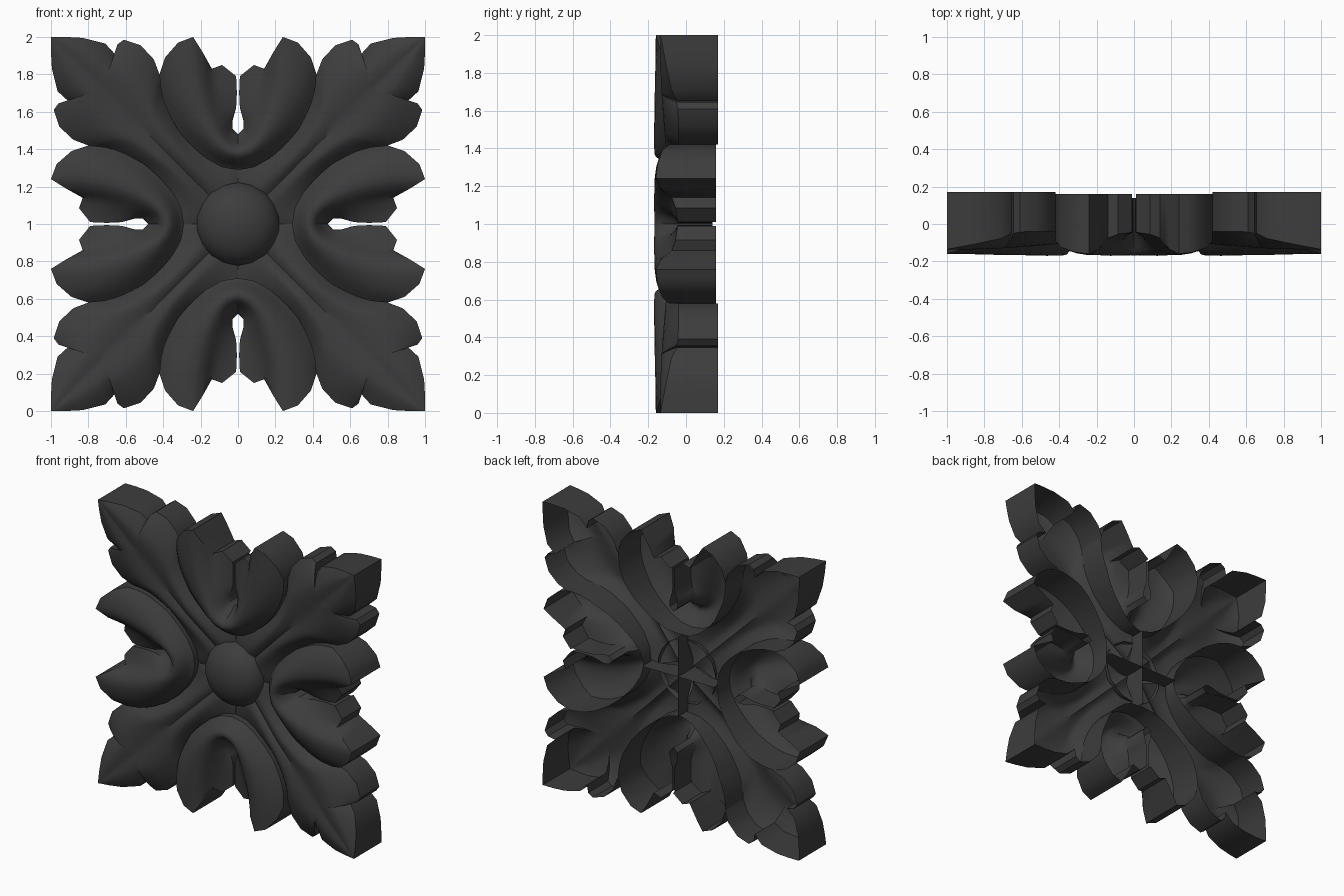
import bpy, bmesh, math
from mathutils import Vector, Matrix

cube = bpy.data.objects.get("Cube")
if cube:
    bpy.data.objects.remove(cube)

iron = bpy.data.materials.new("dark_iron")
iron.use_nodes = True
color = (0.046, 0.046, 0.046, 1)
iron.diffuse_color = color
iron.node_tree.nodes["Principled BSDF"].inputs["Base Color"].default_value = color
iron.node_tree.nodes["Principled BSDF"].inputs["Roughness"].default_value = 0.8

BACK = 0.17
ROWS = 16


def curve(points, t):
    """Point on a polyline at arc-length fraction t."""
    pts = [Vector(p) for p in points]
    lengths = [(b - a).length for a, b in zip(pts, pts[1:])]
    d = t * sum(lengths)
    for a, b, l in zip(pts, pts[1:], lengths):
        if d <= l:
            return a.lerp(b, d / l)
        d -= l
    return pts[-1]


def steps(points, s):
    """Piecewise linear point, with evenly spaced knots."""
    f = s * (len(points) - 1)
    i = min(int(f), len(points) - 2)
    return Vector(points[i]).lerp(Vector(points[i + 1]), f - i)


def ramp(x, knots):
    """Piecewise linear value over uneven knots."""
    for (xa, ya), (xb, yb) in zip(knots, knots[1:]):
        if x <= xb:
            return ya + (yb - ya) * max(0, x - xa) / (xb - xa)
    return knots[-1][1]


def add_sheet(bm, rows, skirts, mirror):
    """Grid surface with back skirts, plus its mirrored half."""
    for side in (lambda v: v, mirror):
        grid = [[bm.verts.new(side(p)) for p in row] for row in rows]
        for r0, r1 in zip(grid, grid[1:]):
            for j in range(len(r0) - 1):
                bm.faces.new((r0[j], r0[j + 1], r1[j + 1], r1[j]))
        for index, depth in skirts:
            top = [grid[i][j] for i, j in index]
            low = [bm.verts.new((v.co.x, depth(i / ROWS), v.co.z))
                   for v, (i, j) in zip(top, index)]
            for k in range(len(top) - 1):
                bm.faces.new((top[k], top[k + 1], low[k + 1], low[k]))


def finish(name, bm):
    bmesh.ops.remove_doubles(bm, verts=bm.verts, dist=0.0005)
    bmesh.ops.dissolve_degenerate(bm, edges=bm.edges, dist=0.0002)
    bmesh.ops.recalc_face_normals(bm, faces=bm.faces)
    mesh = bpy.data.meshes.new(name)
    bm.to_mesh(mesh)
    bm.free()
    mesh.materials.append(iron)
    return mesh


def place(name, mesh, turn=0):
    obj = bpy.data.objects.new(name, mesh)
    bpy.context.collection.objects.link(obj)
    obj.location.z = 1
    obj.rotation_euler.y = turn
    return obj


# Outlines of one half petal, as (sideways, outward); the tip also has depth
petal_outer = [(0, .29), (.08, .3), (.17, .35), (.25, .42), (.32, .5),
               (.38, .61), (.41, .7), (.42, .8)]
petal_inner = [(0, .48), (.03, .51), (.03, .55), (.01, .62), (.006, .7), (.01, .79)]
petal_tip = [(.42, .8, -.09), (.39, .89, -.125), (.32, .97, -.15), (.24, 1, -.16),
             (.19, .92, -.135), (.14, .83, -.075), (.085, .85, -.055), (.01, .79, -.045)]
petal_depth = [(0, -.07), (.08, -.12), (.2, -.16), (.32, -.17), (.45, -.16),
               (.6, -.125), (.8, -.075), (1, -.045)]


# Curled petal: U-shaped roll around a central slit
def petal_mesh():
    ns = 14
    rows = []
    for i in range(ROWS + 1):
        t = i / ROWS
        o, n = curve(petal_outer, t), curve(petal_inner, t)
        row = []
        for j in range(ns + 1):
            s = j / ns
            end = steps(petal_tip, s)
            p = o.lerp(n, s) + (end - steps([petal_tip[0], petal_tip[-1]], s)).xy * t ** 3
            roll = ramp(s ** (1.5 - .5 * t), petal_depth)
            row.append(Vector((p.x, roll + (end.z - roll) * t ** 4, p.y)))
        rows.append(row)
    outer = [(i, 0) for i in range(ROWS + 1)]
    inner = [(i, ns) for i in range(ROWS + 1)]
    tip = [(ROWS, j) for j in range(ns + 1)]
    bm = bmesh.new()
    add_sheet(bm, rows, [(outer, lambda t: ramp(t, [(0, .06), (.7, .16), (1, .16)])),
                         (inner, lambda t: .14), (tip, lambda t: .16)],
              lambda v: Vector((-v.x, v.y, v.z)))
    return finish("petal", bm)


# Corner leaf: two rounded halves beside a grooved diagonal, toothed rim
leaf_teeth = [(.45, .88), (.52, .955), (.61, .985), (.645, .96), (.655, .905),
              (.71, .965), (.83, .995), (.92, 1), (1, 1)]


def leaf_mesh():
    ns = 10
    edge = [(0, .2)] + [curve(petal_outer, i / ROWS) for i in range(ROWS + 1)] + leaf_teeth
    rows = []
    for a, b in edge:
        m = (a + b) / 2 - .25 * (b - a)
        crest = ramp(m, [(.05, -.03), (.35, -.1), (.8, -.135), (1, -.135)])
        rim = ramp(m, [(.05, -.02), (.25, -.04), (.7, -.04), (.78, -.08), (1, -.135)])
        row = []
        for j in range(ns + 1):
            s = j / ns
            p = Vector((m, m)).lerp(Vector((a, b)), s)
            if s < .4:
                y = crest + .025 * (1 - s / .4) ** 2 * (1 - m ** 2)
            else:
                y = crest + (rim - crest) * ((s - .4) / .6) ** 1.5
            row.append(Vector((p.x, y, p.y)))
        rows.append(row)
    teeth = [(i, ns) for i in range(ROWS + 1, len(edge))]
    bm = bmesh.new()
    add_sheet(bm, rows, [(teeth, lambda t: BACK)], lambda v: Vector((v.z, v.y, v.x)))
    return finish("leaf", bm)


# Thin rib behind the centre, where neighbouring leaves meet
def rib_mesh():
    bm = bmesh.new()
    corners = [(0, -.1), (.2, -.02), (.28, -.03), (.28, .09), (0, .09)]
    bm.faces.new([bm.verts.new((0, y, r)) for r, y in corners])
    return finish("rib", bm)


# Central button: half of a flattened ball, open behind
def button_mesh():
    bm = bmesh.new()
    bmesh.ops.create_uvsphere(bm, u_segments=18, v_segments=14, radius=1)
    bmesh.ops.transform(bm, matrix=Matrix.Rotation(math.pi / 2, 4, 'X'), verts=bm.verts)
    bmesh.ops.bisect_plane(bm, geom=bm.verts[:] + bm.edges[:] + bm.faces[:], dist=.0001,
                           plane_co=(0, 0, 0), plane_no=(0, 1, 0), clear_outer=True)
    for v in bm.verts:
        v.co = Vector((v.co.x * .225, v.co.y * .155 - .01, v.co.z * .225))
    return finish("button", bm)


petal, leaf, rib = petal_mesh(), leaf_mesh(), rib_mesh()
parts = [place("center_button", button_mesh())]
# Quarter turns, going from the top towards the model's left
for k, (side, corner) in enumerate((("top", "upper_left"), ("left", "lower_left"),
                                    ("bottom", "lower_right"), ("right", "upper_right"))):
    turn = k * math.pi / 2
    parts.append(place(side + "_petal", petal, turn))
    parts.append(place(corner + "_leaf", leaf, turn))
    parts.append(place(side + "_rib", rib, turn))

# Smooth surfaces with crisp rims
bpy.ops.object.select_all(action='DESELECT')
for obj in parts:
    obj.select_set(True)
bpy.context.view_layer.objects.active = parts[0]
bpy.ops.object.shade_smooth_by_angle(angle=math.radians(38))
